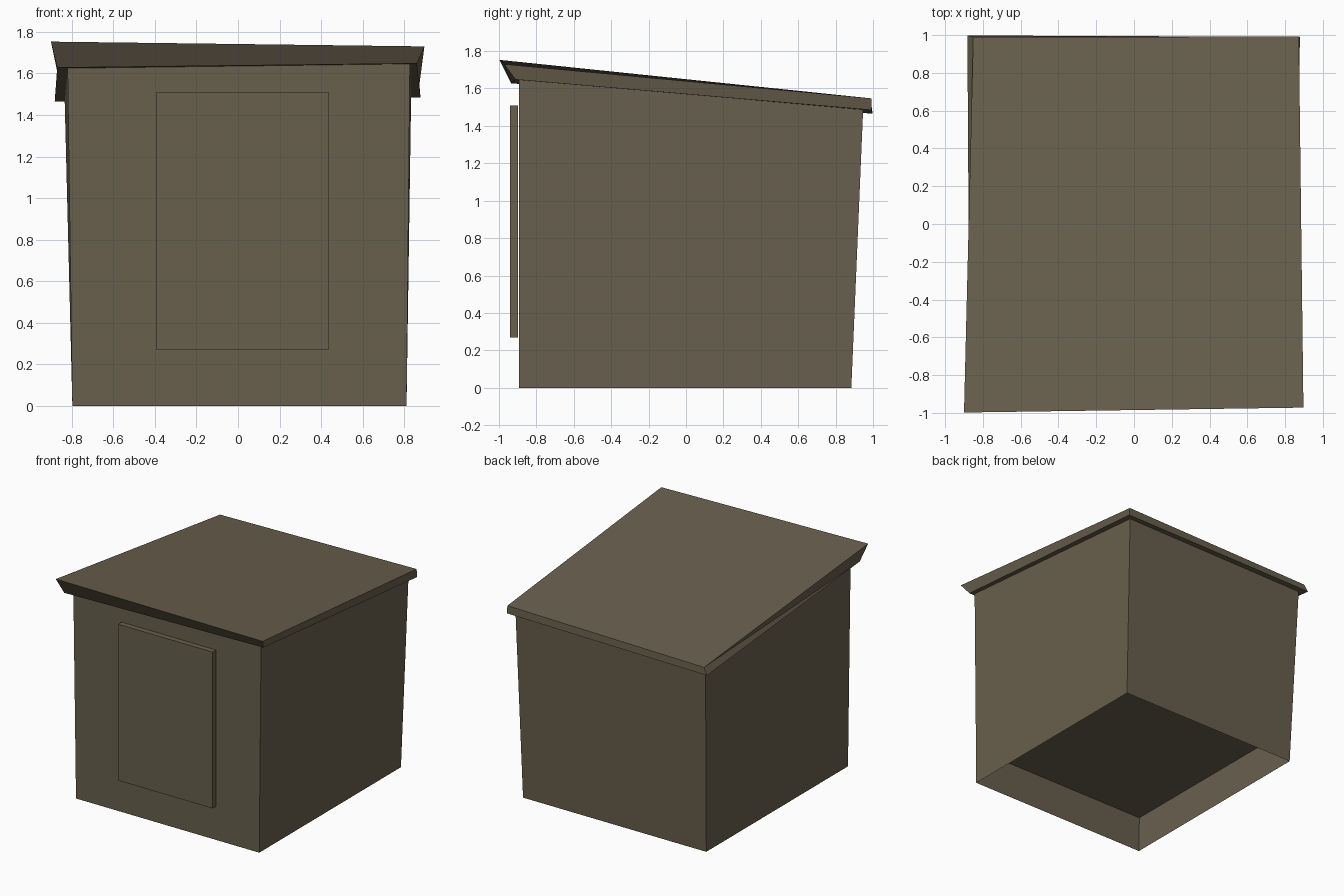
import bpy

cube = bpy.data.objects.get("Cube")
if cube:
    bpy.data.objects.remove(cube, do_unlink=True)

# One weathered brown for the whole shed
COLOUR = (0.14, 0.115, 0.075, 1.0)
wood = bpy.data.materials.new("weathered_brown_wood")
wood.use_nodes = True
wood.diffuse_color = COLOUR
bsdf = wood.node_tree.nodes["Principled BSDF"]
bsdf.inputs["Base Color"].default_value = COLOUR
bsdf.inputs["Roughness"].default_value = 0.9


def build(name, verts, faces):
    mesh = bpy.data.meshes.new(name)
    mesh.from_pydata(verts, [], faces)
    mesh.materials.append(wood)
    obj = bpy.data.objects.new(name, mesh)
    bpy.context.collection.objects.link(obj)
    return obj


def side_faces(count):
    return [(i, (i + 1) % 4, (i + 1) % 4 + 4, i + 4) for i in range(count)]


CAPS = [(3, 2, 1, 0), (4, 5, 6, 7)]

# Walls: flaring shell, open underneath; rings start at the front -x corner
wall_base = [(-0.797, -0.892, 0), (0.811, -0.892, 0), (0.811, 0.884, 0), (-0.797, 0.884, 0)]
wall_top = [(-0.82, -0.892, 1.63), (0.827, -0.892, 1.648),
            (0.833, 0.947, 1.487), (-0.834, 0.946, 1.469)]
build("walls", wall_base + wall_top, side_faces(4))

# Floor: raised panel seen from below, fitted just inside the flaring walls
FLOOR_Z = 0.29
FIT = 0.997
floor = []
for a, b in zip(wall_base, wall_top):
    t = FLOOR_Z / b[2]
    floor.append(((a[0] + (b[0] - a[0]) * t) * FIT,
                  (a[1] + (b[1] - a[1]) * t) * FIT, FLOOR_Z))
build("floor", floor, [(3, 2, 1, 0)])

# Roof: crooked sloping slab with overhang, its twisted -x edge folded in two
roof_under = [(-0.87, -0.935, 1.628), (0.861, -0.912, 1.648),
              (0.878, 0.991, 1.485), (-0.882, 0.998, 1.465)]
roof_top = [(-0.90, -0.998, 1.753), (0.897, -0.972, 1.73),
            (0.873, 0.992, 1.547), (-0.851, 0.99, 1.518)]
build("roof", roof_under + roof_top, side_faces(3) + [(3, 0, 7), (0, 4, 7)] + CAPS)

# Door: thin panel standing just proud of the front wall
x0, x1, y0, y1 = -0.391, 0.436, -0.942, -0.899
ring = [(x0, y0), (x1, y0), (x1, y1), (x0, y1)]
door = [(x, y, z) for z in (0.27, 1.51) for x, y in ring]
build("door", door, side_faces(4) + CAPS)
